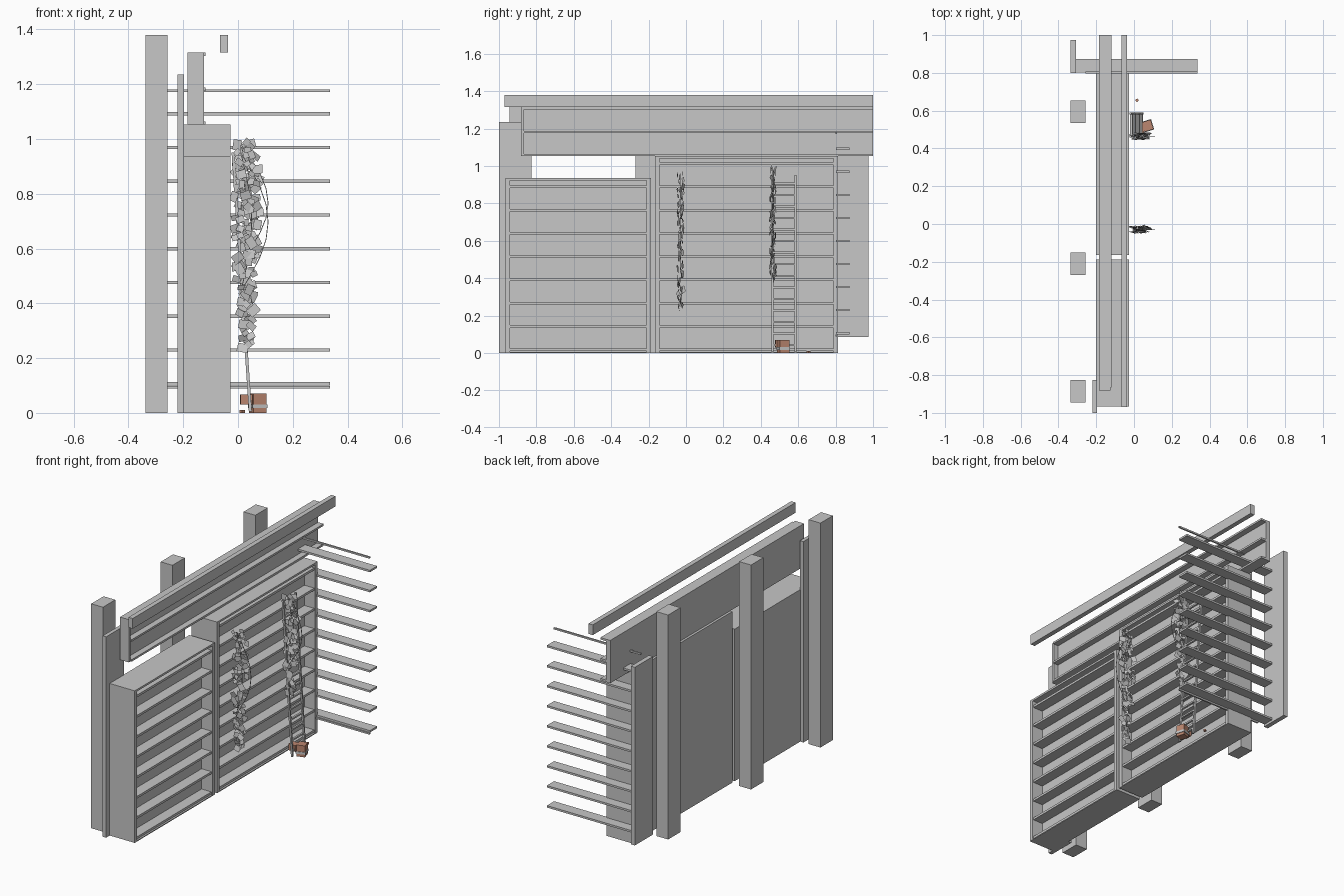
import bpy, bmesh, math, random
from mathutils import Vector, Matrix, Euler

if "Cube" in bpy.data.objects:
    bpy.data.objects.remove(bpy.data.objects["Cube"])

random.seed(4)


def material(name, rgb):
    m = bpy.data.materials.new(name)
    m.diffuse_color = (*rgb, 1)
    m.use_nodes = True
    m.node_tree.nodes["Principled BSDF"].inputs["Base Color"].default_value = m.diffuse_color
    return m


GREY = material("pale grey", (0.57, 0.57, 0.57))
CLAY = material("terracotta brown", (0.50, 0.24, 0.16))


def finish(name, bm, mat=GREY):
    me = bpy.data.meshes.new(name)
    bm.to_mesh(me)
    bm.free()
    me.materials.append(mat)
    ob = bpy.data.objects.new(name, me)
    bpy.context.collection.objects.link(ob)
    return ob


def add_box(bm, x, y, z):
    size = Vector((x[1] - x[0], y[1] - y[0], z[1] - z[0]))
    mid = Vector((x[0] + x[1], y[0] + y[1], z[0] + z[1])) / 2
    bmesh.ops.create_cube(bm, size=1, matrix=Matrix.Translation(mid) @ Matrix.Diagonal((*size, 1)))


def box(name, x, y, z, mat=GREY):
    bm = bmesh.new()
    add_box(bm, x, y, z)
    return finish(name, bm, mat)


def beam(bm, a, b, w):
    """Square bar between two points."""
    a, b = Vector(a), Vector(b)
    d = b - a
    m = Matrix.Translation((a + b) / 2) @ d.to_track_quat('Z', 'Y').to_matrix().to_4x4()
    bmesh.ops.create_cube(bm, size=1, matrix=m @ Matrix.Diagonal((w, w, d.length, 1)))


# Rear posts
for i, y in enumerate((-0.885, -0.21, 0.595)):
    box(f"post_{i + 1}", (-0.337, -0.257), (y - 0.06, y + 0.06), (0, 1.38))

# Shelving units: solid back, frame and shallow shelves facing +x
BACK, FACE, INNER = -0.2, -0.027, -0.10


def shelf_unit(name, y0, y1, top, rows, t=0.024):
    box(name + "_back", (BACK, INNER), (y0, y1), (0, top))
    bm = bmesh.new()
    add_box(bm, (INNER, FACE), (y0, y0 + t), (0, top))
    add_box(bm, (INNER, FACE), (y1 - t, y1), (0, top))
    add_box(bm, (INNER, FACE), (y0 + t, y1 - t), (top - 0.012, top))
    add_box(bm, (INNER, FACE), (y0 + t, y1 - t), (0, 0.006))
    finish(name + "_frame", bm)
    bm = bmesh.new()
    for i in range(rows):
        z = 0.010 + 0.1245 * i
        add_box(bm, (INNER, FACE - 0.006), (y0 + t, y1 - t), (z, z + 0.014))
    finish(name + "_shelves", bm)


shelf_unit("low_unit", -0.965, -0.187, 0.935, 8)
shelf_unit("tall_unit", -0.165, 0.812, 1.052, 9)

# Thin end panels
box("near_end_panel", (-0.221, -0.197), (-1.0, -0.825), (0, 1.235))
box("far_end_panel", (-0.335, -0.307), (0.80, 0.975), (0.085, 1.18))

# Long header with lips, and the bar above
box("header_back", (-0.185, -0.155), (-0.87, 1.0), (1.052, 1.315))
bm = bmesh.new()
for z in (1.052, 1.175, 1.303):
    add_box(bm, (-0.155, -0.118), (-0.865, 1.0), (z, z + 0.012))
add_box(bm, (-0.185, -0.125), (-0.882, -0.865), (1.052, 1.315))
finish("header_lips", bm)
box("top_bar", (-0.066, -0.037), (-0.97, 1.0), (1.316, 1.379))

# Cantilevered slats at the far end, with two thin rods
bm = bmesh.new()
for i in range(9):
    z = 0.106 + 0.1232 * i
    add_box(bm, (-0.307, 0.335), (0.803, 0.873), (z - 0.006, z + 0.006))
finish("end_slats", bm)
bm = bmesh.new()
for z in (0.094, 1.176):
    add_box(bm, (-0.257, 0.335), (0.798, 0.808), (z - 0.005, z + 0.005))
finish("end_rods", bm)

# Leaning ladder
bm = bmesh.new()
LOW, HIGH = Vector((0.045, 0, 0.005)), Vector((-0.018, 0, 0.95))
for y in (0.463, 0.585):
    beam(bm, LOW + Vector((0, y, 0)), HIGH + Vector((0, y, 0)), 0.011)
for i in range(15):
    p = LOW.lerp(HIGH, (i + 0.6) / 15.3)
    add_box(bm, (p.x - 0.006, p.x + 0.006), (0.463, 0.585), (p.z - 0.005, p.z + 0.005))
finish("ladder", bm)


# Hanging vines: upright leaf plates around a thin stem
def vine(name, y, z0, z1, count):
    bm = bmesh.new()
    for i in range(count):
        f = (i + random.random()) / count
        z = z0 + 0.025 + (z1 - z0 - 0.05) * f
        spread = 0.045 * min(1, 0.35 + f * 1.3)
        p = Vector((0.03 + random.uniform(-1, 1) * spread, y + random.uniform(-0.016, 0.016), z))
        rot = Euler((math.pi / 2 + random.uniform(-0.4, 0.4), random.uniform(0, 3.14),
                     random.uniform(-0.4, 0.4)))
        s = random.uniform(0.022, 0.042)
        m = Matrix.Translation(p) @ rot.to_matrix().to_4x4() @ Matrix.Diagonal((s, s * 0.8, 1, 1))
        bmesh.ops.create_grid(bm, x_segments=1, y_segments=1, size=0.5, matrix=m)
    finish(name + "_leaves", bm)
    bm = bmesh.new()
    for bulge in (0.04, 0.10):
        pts = [Vector((0.01 + bulge * math.sin(math.pi * k / 8), y, z1 - 0.04 - (z1 - z0) * 0.65 * k / 8))
               for k in range(9)]
        for a, b in zip(pts, pts[1:]):
            beam(bm, a, b, 0.003)
    finish(name + "_stems", bm)


vine("near_vine", -0.03, 0.21, 0.99, 85)
vine("far_vine", 0.465, 0.36, 1.02, 85)


# Clay crates at the foot of the ladder
def crate(name, x, y, z, size, turn, mat=CLAY):
    ob = box(name, *[(-s / 2, s / 2) for s in size], mat)
    ob.location = (x, y, z + size[2] / 2)
    ob.rotation_euler = (0, 0, turn)


crate("crate", 0.072, 0.52, 0.0, (0.05, 0.052, 0.07), 0.3)
crate("crate_band", 0.072, 0.52, 0.017, (0.056, 0.058, 0.014), 0.3, GREY)
crate("small_brick", 0.03, 0.50, 0.03, (0.045, 0.045, 0.038), 0.05)
crate("clay_chip", 0.016, 0.655, 0.0, (0.014, 0.014, 0.01), 0.7)
